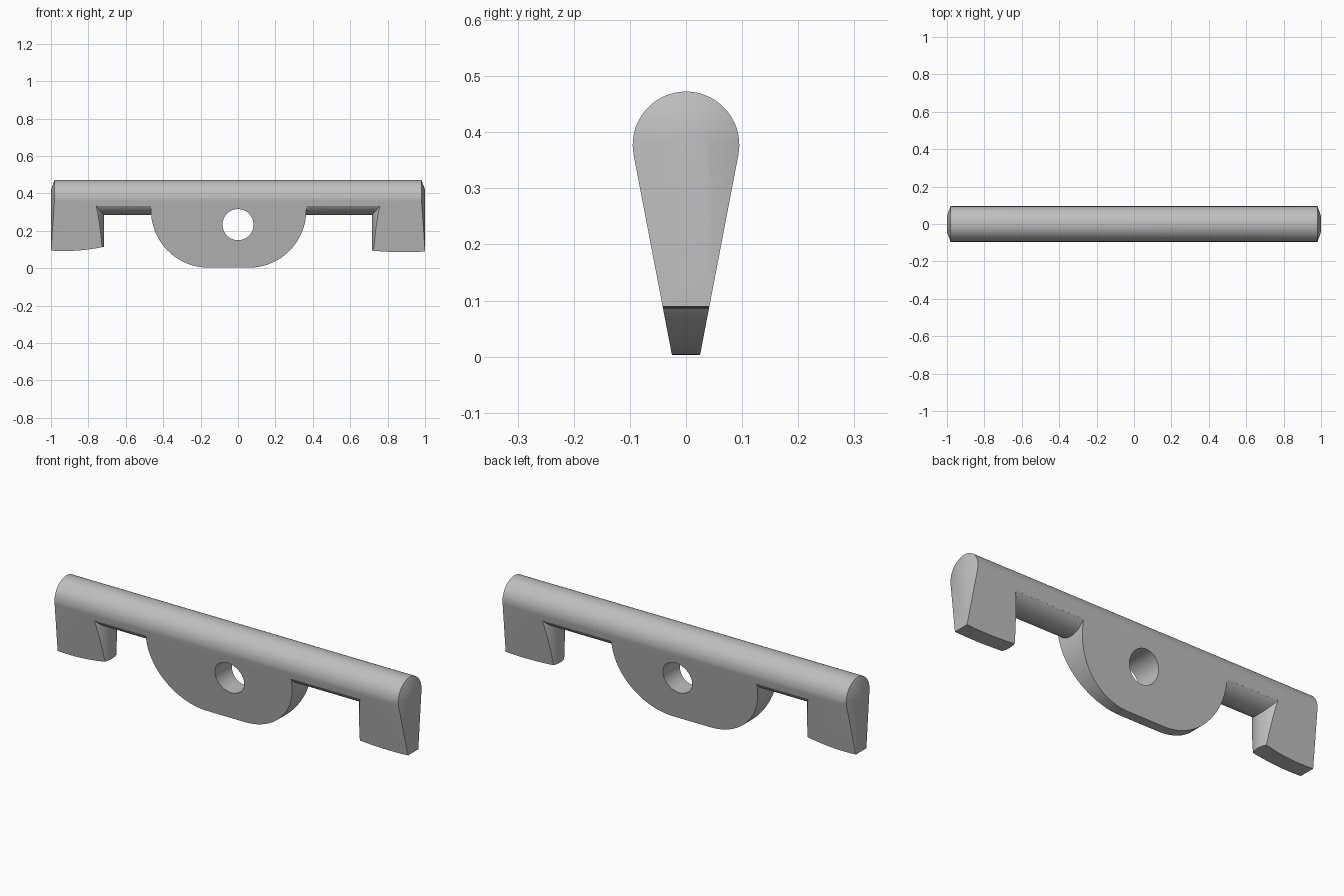
import bpy, bmesh
from math import sin, cos, pi, asin, sqrt
from mathutils import Vector

if "Cube" in bpy.data.objects:
    bpy.data.objects.remove(bpy.data.objects["Cube"], do_unlink=True)

grey = bpy.data.materials.new("light_grey")
grey.use_nodes = True
colour = (0.52, 0.52, 0.52, 1)
grey.diffuse_color = colour
grey.node_tree.nodes["Principled BSDF"].inputs["Base Color"].default_value = colour


def loft(name, rings):
    """Closed solid through rings with equal point counts."""
    bm = bmesh.new()
    loops = [[bm.verts.new(p) for p in ring] for ring in rings]
    for a, b in zip(loops, loops[1:]):
        for i in range(len(a)):
            j = (i + 1) % len(a)
            bm.faces.new((a[i], a[j], b[j], b[i]))
    bm.faces.new(loops[0])
    bm.faces.new(loops[-1])
    bmesh.ops.recalc_face_normals(bm, faces=bm.faces)
    mesh = bpy.data.meshes.new(name)
    bm.to_mesh(mesh)
    bm.free()
    mesh.materials.append(grey)
    ob = bpy.data.objects.new(name, mesh)
    bpy.context.collection.objects.link(ob)
    return ob


def prism(name, profile, axis, lo, hi):
    """Extrude a flat profile along an axis."""
    def place(p, d):
        q = list(p)
        q.insert(axis, d)
        return Vector(q)
    return loft(name, [[place(p, d) for p in profile] for d in (lo, hi)])


def arc(cx, cy, r, start, end, n):
    return [(cx + r * cos(start + (end - start) * i / n),
             cy + r * sin(start + (end - start) * i / n)) for i in range(n + 1)]


def cut(ob, tool, operation="DIFFERENCE"):
    """Apply a boolean and drop the tool."""
    mod = ob.modifiers.new("cut", "BOOLEAN")
    mod.operation, mod.object, mod.solver = operation, tool, "EXACT"
    bpy.context.view_layer.update()
    result = ob.evaluated_get(bpy.context.evaluated_depsgraph_get())
    mesh = bpy.data.meshes.new_from_object(result)
    ob.modifiers.clear()
    ob.data = mesh
    bpy.data.objects.remove(tool, do_unlink=True)


# Tapered bar with a round top
ROD_Z, ROD_R, TILT = 0.3775, 0.095, 0.188
section = [(-0.0245, 0), (0.0245, 0)] + arc(0, ROD_Z, ROD_R, -TILT, pi + TILT, 40)
body = prism("handle_body", section, 0, -1.05, 1.05)

# Chamfered ends
def stadium(x, r):
    pts = [(-r, -0.1), (r, -0.1)] + arc(0, ROD_Z, r, 0, pi, 40)
    return [(x, y, z) for y, z in pts]

ends = loft("end_limit", [stadium(x, r) for x, r in
                          ((-1, 0.042), (-0.98, 0.097), (0.98, 0.097), (1, 0.042))])
cut(body, ends, "INTERSECT")

# Space below the grip, with a rounded underside
EDGE_Y, EDGE_Z, LOW_Z = 0.088, 0.333, 0.285
sag = EDGE_Z - LOW_Z
under_r = (EDGE_Y ** 2 + sag ** 2) / (2 * sag)
half = asin(EDGE_Y / under_r)
under = [(-0.15, EDGE_Z), (-0.15, -0.1), (0.15, -0.1), (0.15, EDGE_Z)]
under += arc(0, LOW_Z + under_r, under_r, -pi / 2 + half, -pi / 2 - half, 20)
gap = prism("gap", under, 0, -0.85, 0.85)

# Keep the central lug
R = 0.307
lug = [(0.365, 0.45)] + arc(0.058, 0.31, R, 0, -pi / 2, 20)
lug += arc(-0.158, 0.31, R, -pi / 2, -pi, 20) + [(-0.465, 0.45)]
cut(gap, prism("lug", lug, 1, -0.3, 0.3))

# Keep the feet, whose inner faces are rounded in plan
for side in (-1, 1):
    plan = [(side * (0.717 + 0.115 - sqrt(0.115 ** 2 - y * y)), y)
            for y in [0.1 * i / 12 for i in range(-12, 13)]]
    plan += [(side * 0.8, 0.2), (side * 1.1, 0.2), (side * 1.1, -0.2), (side * 0.8, -0.2)]
    cut(gap, prism("foot", plan, 2, -0.3, 0.6))
cut(body, gap)

# Trim the curved foot bottoms
for side, low, bend, mid in ((1, 0.086, 0.28, 0.89), (-1, 0.092, 0.5, 0.93)):
    xs = [0.68 + 0.4 * i / 16 for i in range(17)]
    sole = [(side * x, low + bend * (x - mid) ** 2) for x in xs]
    sole += [(side * 1.08, -0.2), (side * 0.68, -0.2)]
    cut(body, prism("sole", sole, 1, -0.3, 0.3))

# Round hole through the lug
cut(body, prism("hole", arc(0, 0.233, 0.083, 0, 2 * pi, 48)[:-1], 1, -0.3, 0.3))

# Smooth curves, sharp edges
bpy.ops.object.select_all(action="DESELECT")
body.select_set(True)
bpy.context.view_layer.objects.active = body
bpy.ops.object.shade_smooth_by_angle(angle=0.35)
